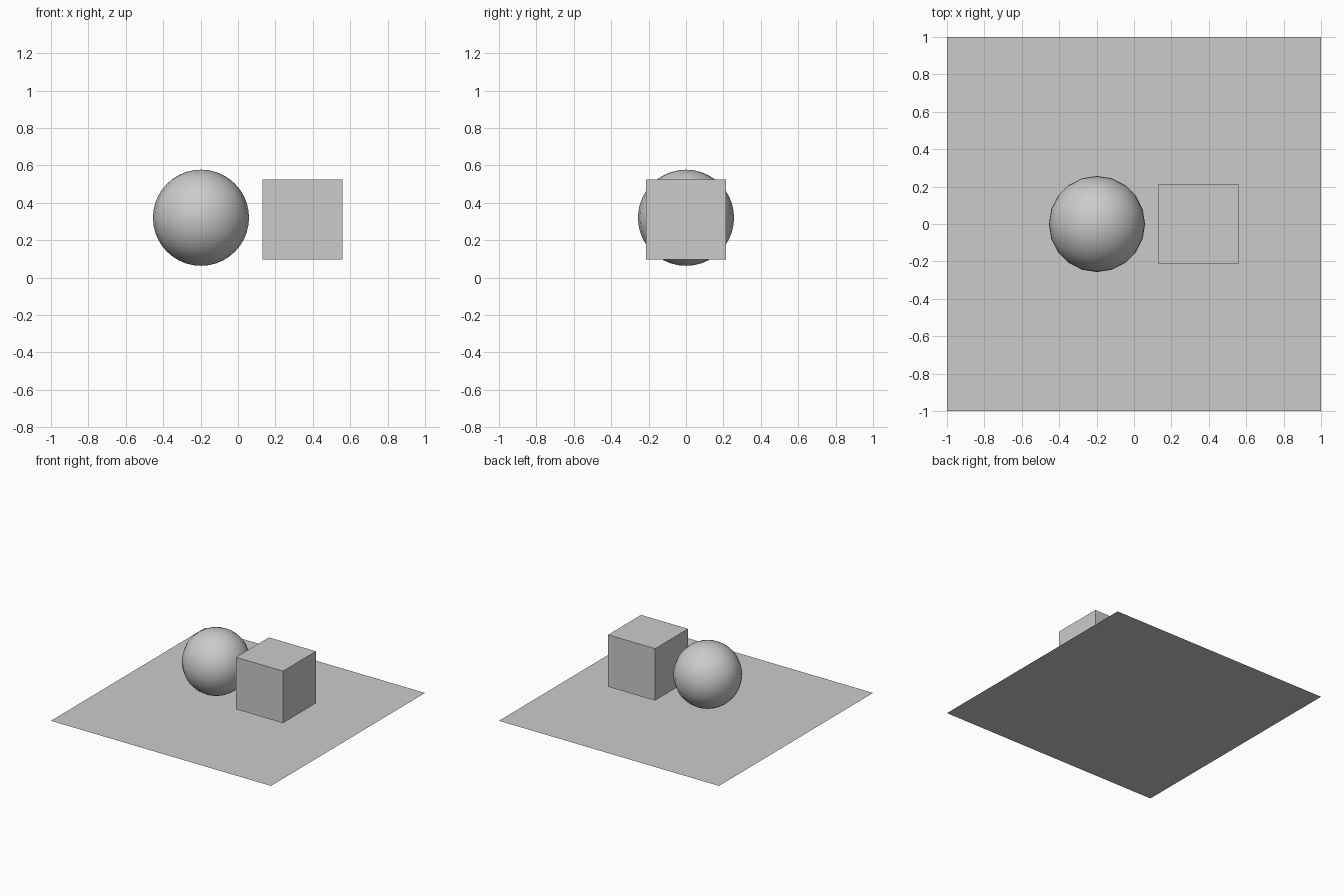
import bpy

if "Cube" in bpy.data.objects:
    bpy.data.objects.remove(bpy.data.objects["Cube"])

# Floor: a single flat square sheet
bpy.ops.mesh.primitive_plane_add(size=2, location=(0, 0, 0))
bpy.context.object.name = "floor_sheet"

# Floating ball, smooth shaded
bpy.ops.mesh.primitive_uv_sphere_add(segments=20, ring_count=20, radius=0.257,
                                     location=(-0.198, 0, 0.32))
bpy.context.object.name = "ball"
bpy.ops.object.shade_smooth()

# Floating cube
bpy.ops.mesh.primitive_cube_add(size=0.427, location=(0.345, 0, 0.311))
bpy.context.object.name = "cube_block"
